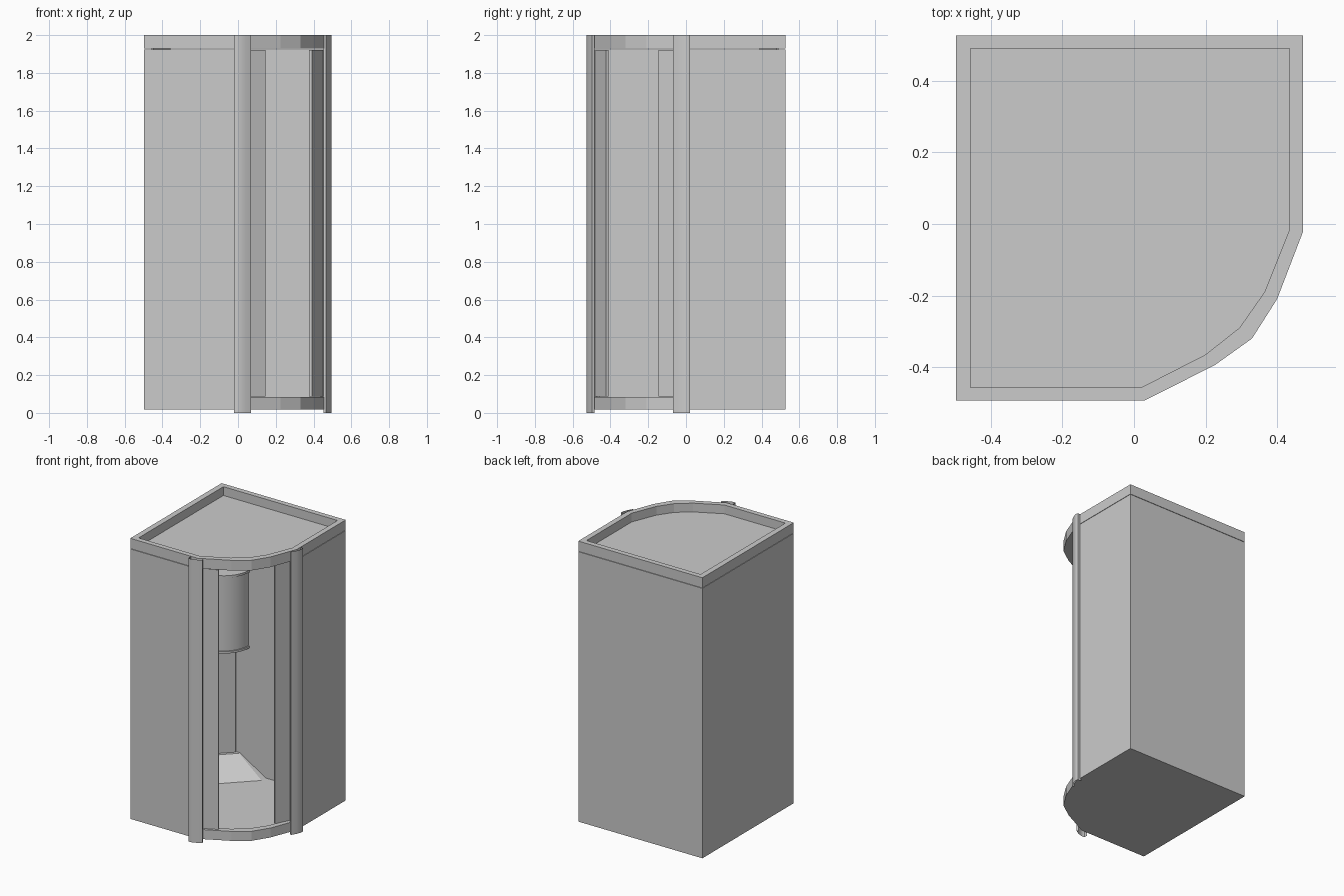
import bpy, bmesh, math

if "Cube" in bpy.data.objects:
    bpy.data.objects.remove(bpy.data.objects["Cube"])


def finish(name, bm, smooth=False):
    bmesh.ops.recalc_face_normals(bm, faces=bm.faces)
    me = bpy.data.meshes.new(name)
    bm.to_mesh(me)
    bm.free()
    ob = bpy.data.objects.new(name, me)
    bpy.context.collection.objects.link(ob)
    if smooth:
        bpy.ops.object.select_all(action='DESELECT')
        bpy.context.view_layer.objects.active = ob
        ob.select_set(True)
        bpy.ops.object.shade_smooth_by_angle(angle=math.radians(30))
    return ob


def loft(name, low, high, z0, z1, smooth=False):
    bm = bmesh.new()
    a = [bm.verts.new((x, y, z0)) for x, y in low]
    b = [bm.verts.new((x, y, z1)) for x, y in high]
    n = len(a)
    for i in range(n):
        j = (i + 1) % n
        bm.faces.new((a[i], a[j], b[j], b[i]))
    bm.faces.new(a)
    bm.faces.new(b)
    return finish(name, bm, smooth)


def prism(name, pts, z0, z1, smooth=False):
    return loft(name, pts, pts, z0, z1, smooth)


def ring(name, outer, inner, z0, z1):
    bm = bmesh.new()
    loops = [[bm.verts.new((x, y, z)) for x, y in p]
             for p, z in ((outer, z0), (outer, z1), (inner, z1), (inner, z0))]
    n = len(outer)
    for k in range(4):
        a, b = loops[k], loops[(k + 1) % 4]
        for i in range(n):
            j = (i + 1) % n
            bm.faces.new((a[i], a[j], b[j], b[i]))
    return finish(name, bm)


def strip(name, pts, z0, z1):
    bm = bmesh.new()
    a = [bm.verts.new((x, y, z0)) for x, y in pts]
    b = [bm.verts.new((x, y, z1)) for x, y in pts]
    for i in range(len(pts) - 1):
        bm.faces.new((a[i], a[i + 1], b[i + 1], b[i]))
    return finish(name, bm, True)


def flip(pts):
    # mirror across the cabin's diagonal
    return [(-y - 0.032, -x) for x, y in pts]


# cabin plan, outside and inside of the rim
outer = [(0.03, -0.493), (-0.497, -0.493), (-0.497, 0.527), (0.473, 0.527), (0.473, -0.02),
         (0.40, -0.21), (0.33, -0.32), (0.225, -0.395)]
inner = [(0.02, -0.457), (-0.457, -0.457), (-0.457, 0.49), (0.435, 0.49), (0.435, -0.015),
         (0.365, -0.19), (0.295, -0.29), (0.20, -0.365)]

# walls, header with sunken roof, tray
prism("walls", outer[:5] + inner[4::-1], 0.018, 1.925)
ring("header_rim", outer, inner, 1.928, 2.0)
prism("roof", inner, 1.928, 1.938)
ring("tray_rim", outer, inner, 0.018, 0.085)
prism("tray_floor", inner, 0.018, 0.03)

# open curved posts
post = [(-0.02, -0.497), (-0.02, -0.525), (-0.012, -0.528), (0.01, -0.526),
        (0.04, -0.514), (0.07, -0.497), (0.065, -0.485)]
strip("front_post", post, 0, 2)
strip("side_post", flip(post), 0, 2)

# narrow door panels behind the posts
panel = [(0.025, -0.482), (0.145, -0.424), (0.138, -0.409), (0.018, -0.467)]
prism("front_door_panel", panel, 0.088, 1.922)
prism("side_door_panel", flip(panel), 0.088, 1.922)

# back corner: sloped step, column, rounded console
cx, cy = inner[2]


def corner(d, e=0.0):
    return [(cx, cy), (cx + d, cy), (cx + d, cy - e), (cx + e, cy - d), (cx, cy - d)]


loft("corner_step", corner(0.33, 0.045), corner(0.13, 0.01), 0.03, 0.155)
prism("corner_column", corner(0.10, 0.01), 0.15, 1.928)


def quarter(r, n=12):
    return [(cx, cy)] + [(cx + r * math.cos(i * math.pi / 2 / n),
                          cy - r * math.sin(i * math.pi / 2 / n)) for i in range(n + 1)]


prism("console", quarter(0.195), 0.93, 1.45, True)
for name, z in (("console_lower_lip", 0.915), ("console_upper_lip", 1.45)):
    prism(name, quarter(0.203), z, z + 0.015, True)
